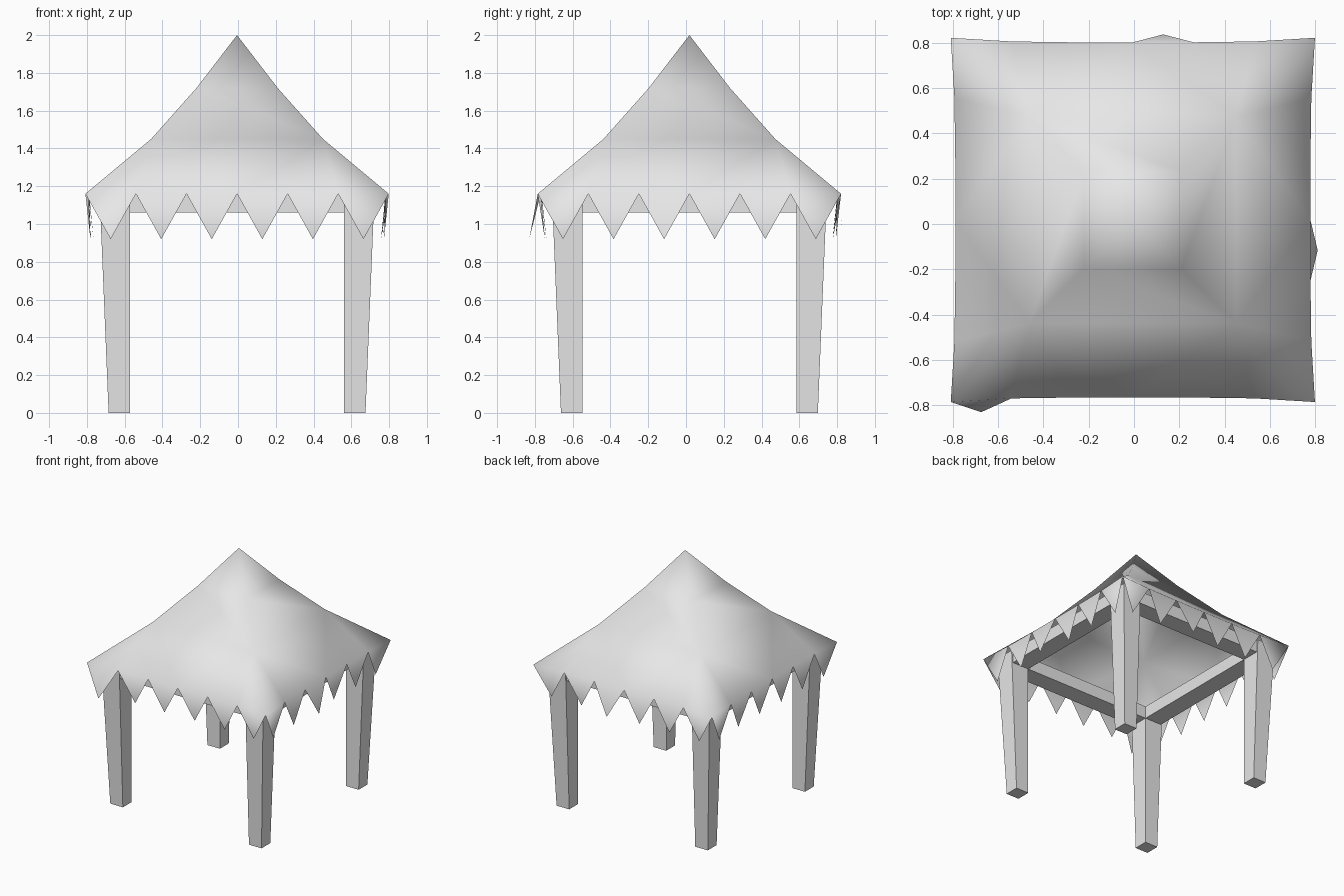
import bpy, bmesh, random
from mathutils import Vector, Matrix
from math import pi

random.seed(4)
cube = bpy.data.objects.get("Cube")
if cube:
    bpy.data.objects.remove(cube, do_unlink=True)

CENTRE = Vector((-0.005, 0.018, 0))
INNER = 0.567      # inside face of legs and beams
EAVE = 1.16

grey = bpy.data.materials.new("plain_grey")
grey.use_nodes = True
grey.diffuse_color = (0.8, 0.8, 0.8, 1)
grey.node_tree.nodes["Principled BSDF"].inputs["Base Color"].default_value = (0.8, 0.8, 0.8, 1)


def finish(bm, name, smooth=False):
    """Turn a bmesh into a named, coloured object."""
    mesh = bpy.data.meshes.new(name)
    bm.to_mesh(mesh)
    bm.free()
    mesh.materials.append(grey)
    for p in mesh.polygons:
        p.use_smooth = smooth
    obj = bpy.data.objects.new(name, mesh)
    obj.location = CENTRE
    bpy.context.collection.objects.link(obj)
    return obj


def block(name, low, high, shape=None):
    """Box between two corners, optionally reshaped vertex by vertex."""
    bm = bmesh.new()
    bmesh.ops.create_cube(bm, size=1)
    for v in bm.verts:
        v.co = Vector([low[i] if v.co[i] < 0 else high[i] for i in range(3)])
        if shape:
            shape(v.co)
    bmesh.ops.recalc_face_normals(bm, faces=bm.faces)
    return finish(bm, name)


# Legs: inside faces upright, outside faces flare towards the top
def leg_shape(sx, sy):
    def shape(co):
        flare = 1.07 if co.z > 0.5 else 1
        for i, s in enumerate((sx, sy)):
            if abs(co[i]) > 0.6:
                co[i] *= flare
            co[i] *= s
    return shape


for sy, end in ((-1, "front"), (1, "back")):
    for sx, side in ((-1, "right"), (1, "left")):
        block(f"{end}_{side}_leg", (INNER, INNER, 0), (0.68, 0.68, 1.16), leg_shape(sx, sy))

# Beams joining the leg tops
for s, names in ((-1, ("front", "right")), (1, ("back", "left"))):
    a, b = sorted((s * INNER, s * 0.715))
    block(names[0] + "_beam", (-INNER, a, 1.06), (INNER, b, 1.16))
    block(names[1] + "_beam", (a, -INNER, 1.06), (b, INNER, 1.16))

# Canopy: concave square roof with a pointed valance along each eave
POINTS = 6
HALF = 0.803
OUTWARD = {(0, 0): 0.045, (1, 2): 0.012, (2, 2): 0.015}   # flaps blown outwards
bm = bmesh.new()
apex = bm.verts.new((0, 0, 2))
rings = []
for r, z in ((0.215, 1.72), (0.455, 1.45)):
    rings.append([bm.verts.new((x * r, y * r, z))
                  for x, y in ((-1, -1), (1, -1), (1, 1), (-1, 1))])
corners = [bm.verts.new((x * HALF, y * HALF, EAVE))
           for x, y in ((-1, -1), (1, -1), (1, 1), (-1, 1))]
for k in range(4):
    n = (k + 1) % 4
    turn = Matrix.Rotation(k * pi / 2, 3, 'Z')
    inner, outer = rings
    bm.faces.new((apex, inner[k], inner[n]))
    bm.faces.new((inner[k], outer[k], outer[n], inner[n]))
    # eave vertices, sagging slightly inwards between corners
    eave = [corners[k]]
    for i in range(1, POINTS):
        t = 2 * i / POINTS - 1
        sag = 0.02 * (1 - t ** 4)
        eave.append(bm.verts.new(turn @ Vector((t * HALF, sag - HALF, EAVE))))
    eave.append(corners[n])
    mid = POINTS // 2
    for i in range(POINTS):
        top = outer[k] if i < mid else outer[n]
        bm.faces.new((top, eave[i], eave[i + 1]))
        # hanging point of the valance
        push = OUTWARD.get((k, i), random.uniform(-0.03, -0.005))
        x = HALF * ((2 * i + 1) / POINTS - 1)
        tip = bm.verts.new(turn @ Vector((x, -HALF + 0.018 - max(push, -0.03), 0.92))
                           if push < 0 else turn @ Vector((x, -HALF - push, 0.92)))
        bm.faces.new((eave[i], tip, eave[i + 1]))
    bm.faces.new((outer[k], eave[mid], outer[n]))
finish(bm, "canopy", smooth=True)
